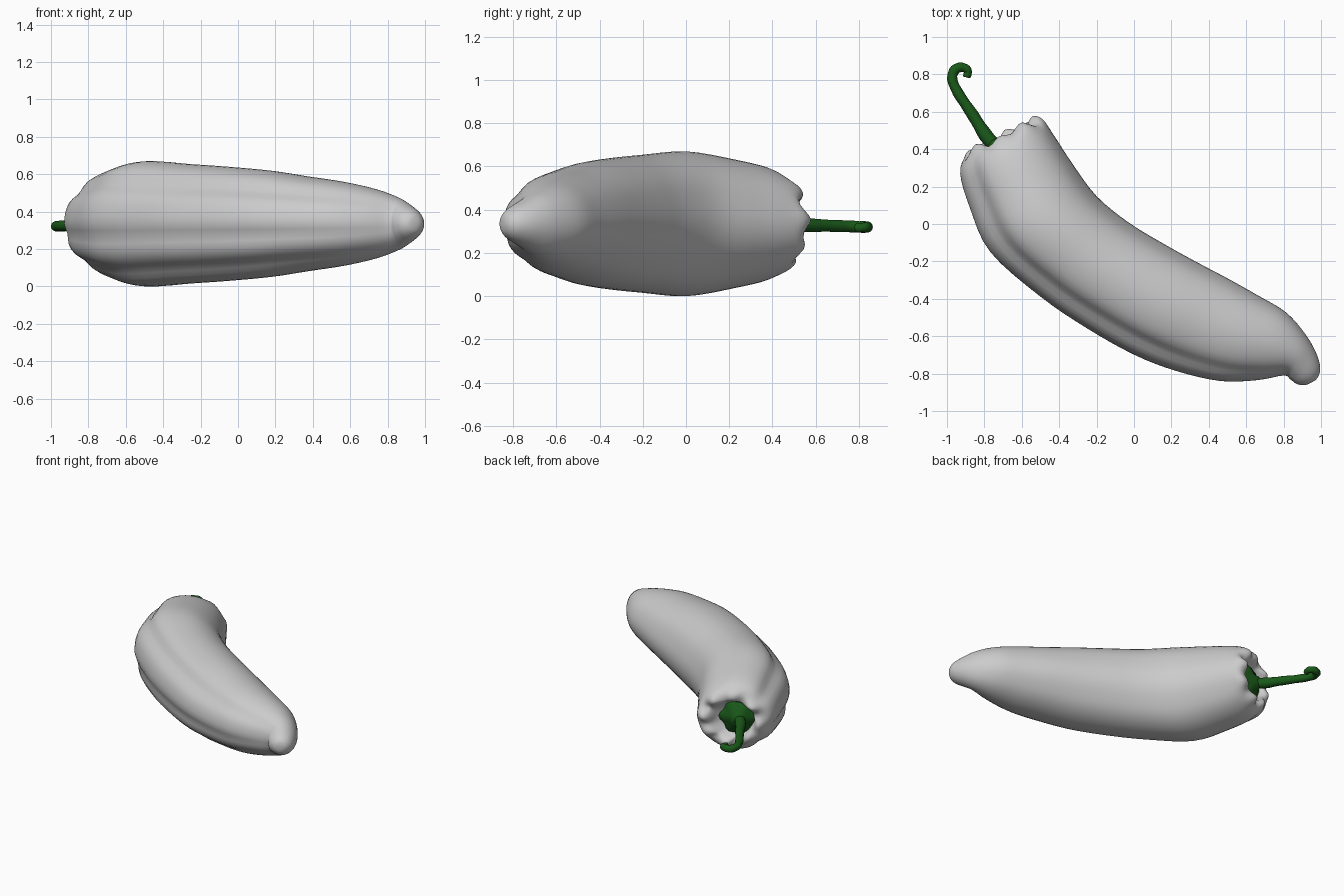
import bpy, bmesh, math
from mathutils import Vector

if "Cube" in bpy.data.objects:
    bpy.data.objects.remove(bpy.data.objects["Cube"])

ZC = 0.335          # height of the pepper's centre line
SIDES = 56
AXIS = Vector((-0.47, 0.88, 0)).normalized()   # direction the stem leaves

green = bpy.data.materials.new("stem_green")
green.diffuse_color = (0.01, 0.10, 0.01, 1)
green.use_nodes = True
green.node_tree.nodes["Principled BSDF"].inputs["Base Color"].default_value = green.diffuse_color


def skin(name, rings, material=None):
    """Join equal-length rings of points into a capped, smooth tube."""
    bm = bmesh.new()
    loops = [[bm.verts.new(p) for p in ring] for ring in rings]
    n = len(loops[0])
    for a, b in zip(loops, loops[1:]):
        for k in range(n):
            bm.faces.new((a[k], a[(k + 1) % n], b[(k + 1) % n], b[k]))
    for loop in (loops[0], loops[-1]):
        bm.faces.new(loop)
    bmesh.ops.recalc_face_normals(bm, faces=bm.faces)
    mesh = bpy.data.meshes.new(name)
    bm.to_mesh(mesh)
    bm.free()
    for p in mesh.polygons:
        p.use_smooth = True
    obj = bpy.data.objects.new(name, mesh)
    bpy.context.collection.objects.link(obj)
    if material:
        mesh.materials.append(material)
    return obj


def spline(points, t):
    """Catmull-Rom interpolation of parameter vectors."""
    i = min(int(t), len(points) - 2)
    f = t - i
    p0, p1, p2, p3 = (points[max(0, min(len(points) - 1, i + j))] for j in (-1, 0, 1, 2))
    return [0.5 * (2 * b + (c - a) * f + (2 * a - 5 * b + 4 * c - d) * f ** 2
                   + (3 * b - a - 3 * c + d) * f ** 3) for a, b, c, d in zip(p0, p1, p2, p3)]


# Body stations: outer edge x, y, inner edge x, y, half height (socket to tip)
STATIONS = [
    (-0.77, 0.34, -0.64, 0.40, 0.07),
    (-0.82, 0.35, -0.59, 0.46, 0.115),
    (-0.855, 0.385, -0.55, 0.545, 0.15),
    (-0.90, 0.365, -0.485, 0.55, 0.205),
    (-0.93, 0.27, -0.425, 0.47, 0.26),
    (-0.88, 0.09, -0.33, 0.325, 0.30),
    (-0.77, -0.15, -0.20, 0.15, 0.335),
    (-0.50, -0.39, -0.03, 0.01, 0.32),
    (-0.25, -0.56, 0.15, -0.10, 0.305),
    (0.0, -0.70, 0.33, -0.20, 0.285),
    (0.22, -0.785, 0.50, -0.29, 0.255),
    (0.46, -0.84, 0.66, -0.38, 0.225),
    (0.66, -0.835, 0.81, -0.47, 0.185),
    (0.80, -0.81, 0.91, -0.58, 0.14),
    (0.835, -0.83, 0.97, -0.68, 0.105),
    (0.87, -0.855, 0.995, -0.76, 0.075),
    (0.91, -0.862, 0.988, -0.81, 0.045),
    (0.945, -0.85, 0.97, -0.835, 0.014),
]
# Lengthwise grooves: angle, depth, width in degrees
GROOVES = [(138, 0.085, 11), (193, 0.06, 8), (232, 0.075, 11), (20, 0.02, 14), (-35, 0.02, 14)]


def body_ring(t):
    ox, oy, ix, iy, h = spline(STATIONS, t)
    mid = Vector(((ox + ix) / 2, (oy + iy) / 2, ZC))
    half = Vector(((ix - ox) / 2, (iy - oy) / 2, 0))
    fade = min(1, h / 0.28) ** 2
    scallop = max(0, 1 - abs(t - 2.3) / 1.3)
    ring = []
    for k in range(SIDES):
        a = 2 * math.pi * k / SIDES
        r = 1
        for deg, depth, width in GROOVES:
            gap = (math.degrees(a) - deg + 180) % 360 - 180
            r -= depth * fade * math.exp(-(gap / width) ** 2)
        wave = math.sin(8 * a + 0.6) + 0.6 * math.sin(5 * a + 2)
        r *= 1 + 0.05 * scallop * math.sin(8 * a)
        ring.append(mid + half * (r * math.cos(a)) + Vector((0, 0, h * r * math.sin(a)))
                    + AXIS * (0.018 * scallop * wave))
    return ring


steps = (len(STATIONS) - 1) * 4
skin("pepper_body", [body_ring(i / 4) for i in range(steps + 1)])

# Calyx: a lobed cap sitting in the socket
base = Vector((-0.715, 0.385, ZC))
side = AXIS.cross(Vector((0, 0, 1)))
calyx = []
for along, radius, lobe in [(-0.03, 0.12, 0.1), (0.005, 0.128, 0.1), (0.03, 0.105, 0.06),
                            (0.045, 0.06, 0), (0.075, 0.038, 0)]:
    ring = []
    for k in range(30):
        a = 2 * math.pi * k / 30
        r = radius * (1 + lobe * math.cos(6 * a))
        ring.append(base + AXIS * along + side * (r * math.cos(a))
                    + Vector((0, 0, r * math.sin(a))))
    calyx.append(ring)
skin("calyx", calyx, green)

# Stem: tapered path ending in a small hook (x, y, z, radius)
STEM = [(-0.725, 0.40, 0.335, 0.040), (-0.79, 0.47, 0.332, 0.037), (-0.86, 0.58, 0.328, 0.031),
        (-0.94, 0.70, 0.325, 0.028), (-0.972, 0.775, 0.322, 0.027), (-0.957, 0.825, 0.32, 0.027),
        (-0.92, 0.838, 0.32, 0.025), (-0.888, 0.82, 0.318, 0.022), (-0.895, 0.785, 0.315, 0.02)]
stem = []
N = (len(STEM) - 1) * 4
for i in range(N + 1):
    here = spline(STEM, i / 4)
    before = spline(STEM, max(0, i / 4 - 0.1))
    after = spline(STEM, min(len(STEM) - 1, i / 4 + 0.1))
    d = (Vector(after[:3]) - Vector(before[:3])).normalized()
    s = d.cross(Vector((0, 0, 1))).normalized()
    up = s.cross(d)
    r = here[3] * (1 + 0.04 * math.sin(i * 1.7))
    stem.append([Vector(here[:3]) + (s * math.cos(a) + up * math.sin(a)) * r
                 for a in (2 * math.pi * k / 14 for k in range(14))])
skin("stem", stem, green)
